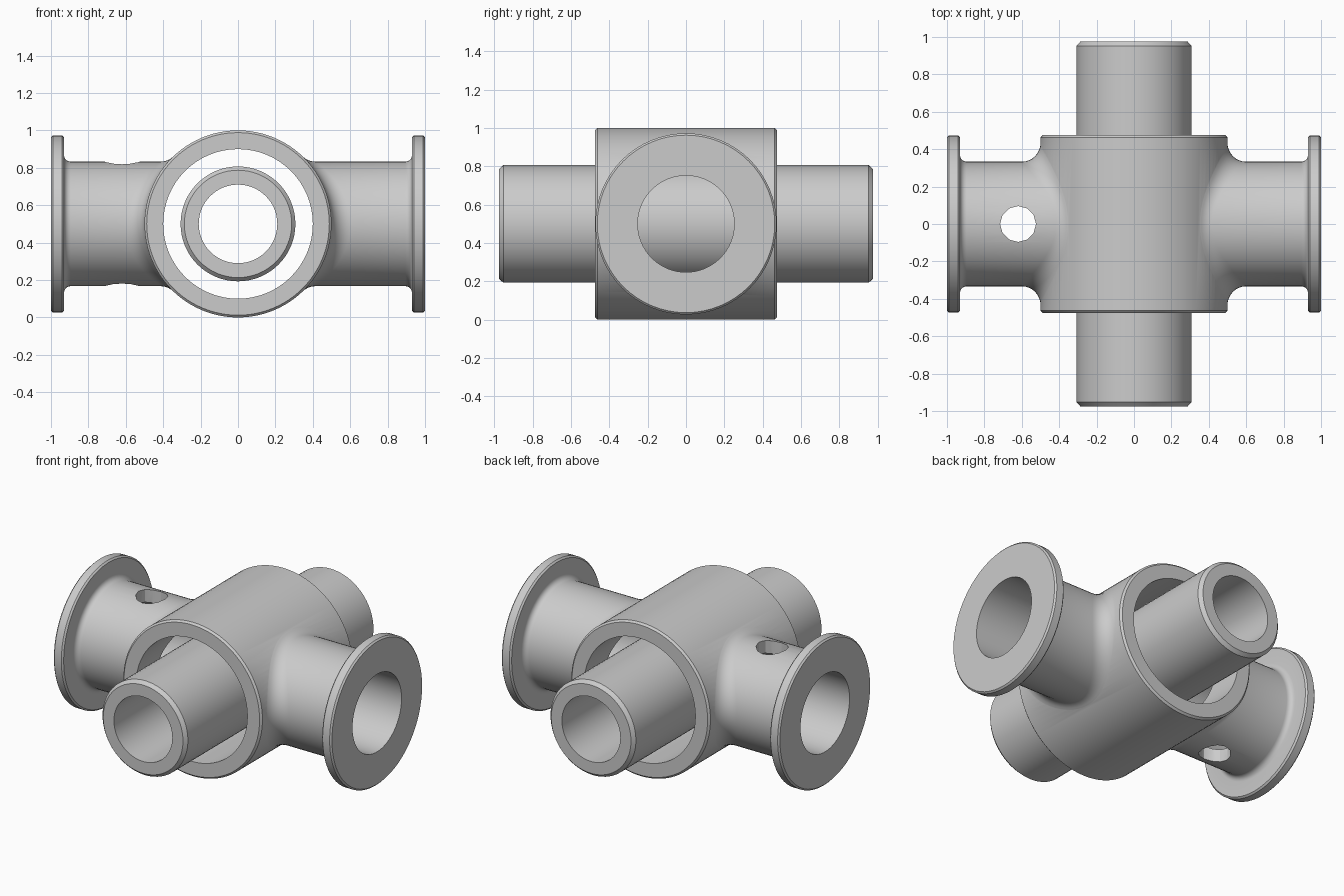
import bpy, bmesh
from math import sin, cos, pi, sqrt, radians
from mathutils import Vector

if "Cube" in bpy.data.objects:
    bpy.data.objects.remove(bpy.data.objects["Cube"])

N = 64
ZC = 0.5                      # height of both pipe axes
BODY_R, ARM_R, FILLET = 0.5, 0.333, 0.1


def loft(name, rings, closed=False):
    """Skin a list of vertex rings; cap the ends or join last to first."""
    bm = bmesh.new()
    rows = [[bm.verts.new(p + Vector((0, 0, ZC))) for p in ring] for ring in rings]
    pairs = list(zip(rows, rows[1:]))
    if closed:
        pairs.append((rows[-1], rows[0]))
    else:
        bm.faces.new(rows[0])
        bm.faces.new(rows[-1])
    for a, b in pairs:
        n = len(a)
        for i in range(n):
            j = (i + 1) % n
            bm.faces.new((a[i], a[j], b[j], b[i]))
    bmesh.ops.recalc_face_normals(bm, faces=bm.faces)
    mesh = bpy.data.meshes.new(name)
    bm.to_mesh(mesh)
    bm.free()
    obj = bpy.data.objects.new(name, mesh)
    bpy.context.collection.objects.link(obj)
    return obj


def circle(axis, t, r, n=N, offset=(0, 0, 0)):
    pts = []
    for i in range(n):
        c, s = r * cos(2 * pi * i / n), r * sin(2 * pi * i / n)
        p = {'x': (t, c, s), 'y': (c, t, s), 'z': (c, s, t)}[axis]
        pts.append(Vector(p) + Vector(offset))
    return pts


def lathe(name, axis, profile, closed=False, n=N, offset=(0, 0, 0)):
    return loft(name, [circle(axis, t, r, n, offset) for t, r in profile], closed)


def combine(obj, tool, op):
    tool.hide_render = True
    mod = obj.modifiers.new(op.lower(), 'BOOLEAN')
    mod.operation, mod.solver, mod.object = op, 'EXACT', tool
    bpy.context.view_layer.objects.active = obj
    bpy.ops.object.modifier_apply(modifier=mod.name)
    bpy.data.objects.remove(tool)


def smooth(obj):
    bpy.ops.object.select_all(action='DESELECT')
    obj.select_set(True)
    bpy.context.view_layer.objects.active = obj
    bpy.ops.object.shade_smooth_by_angle(angle=radians(30))


def arm(name, side):
    """Flanged side pipe with a rolling-ball fillet where it meets the body."""
    steps = 8
    rings = [circle('x', 0.2, 0.35)]
    for k in range(steps + 1):
        ring = []
        for i in range(N):
            a = 2 * pi * i / N
            y, z = (ARM_R + FILLET) * cos(a), (ARM_R + FILLET) * sin(a)
            c = Vector((sqrt((BODY_R + FILLET) ** 2 - z * z), y, z))
            to_body = Vector((-c.x, 0, -c.z)).normalized()
            to_arm = Vector((0, -y, -z)).normalized()
            p = c + to_body.slerp(to_arm, k / steps) * FILLET
            if k == 0:        # sink the tangent edge just under the body skin
                p += to_body * 0.002
            ring.append(p)
        rings.append(ring)
    # small fillet up to the flange, then the chamfered flange
    f = 0.035
    for k in range(6):
        a = k / 5 * pi / 2
        rings.append(circle('x', 0.93 - f + f * sin(a), ARM_R + f - f * cos(a)))
    for x, r in ((0.93, 0.463), (0.94, 0.473), (0.99, 0.473), (1.0, 0.463)):
        rings.append(circle('x', x, r))
    for ring in rings:
        for p in ring:
            p.x *= side
    return loft(name, rings)


# Outer housing: short barrel with two flanged arms
housing = lathe('housing', 'y', [(-0.475, 0.488), (-0.463, BODY_R),
                                 (0.463, BODY_R), (0.475, 0.488)], n=96)
combine(housing, arm('right_arm', 1), 'UNION')
combine(housing, arm('left_arm', -1), 'UNION')

# Barrel bore, arm bore and the cross hole in the left arm
combine(housing, lathe('barrel_bore', 'y', [(-0.6, 0.4), (0.6, 0.4)]), 'DIFFERENCE')
combine(housing, lathe('arm_bore', 'x', [(-1.1, 0.252), (1.1, 0.252)]), 'DIFFERENCE')
combine(housing, lathe('cross_hole', 'z', [(-0.6, 0.096), (0.6, 0.096)], n=12,
                       offset=(-0.62, 0, 0)), 'DIFFERENCE')
smooth(housing)

# Free inner tube passing through the barrel
tube = lathe('inner_tube', 'y', [(-0.975, 0.21), (-0.975, 0.287), (-0.953, 0.307),
                                 (0.953, 0.307), (0.975, 0.287), (0.975, 0.21)],
             closed=True)
smooth(tube)
